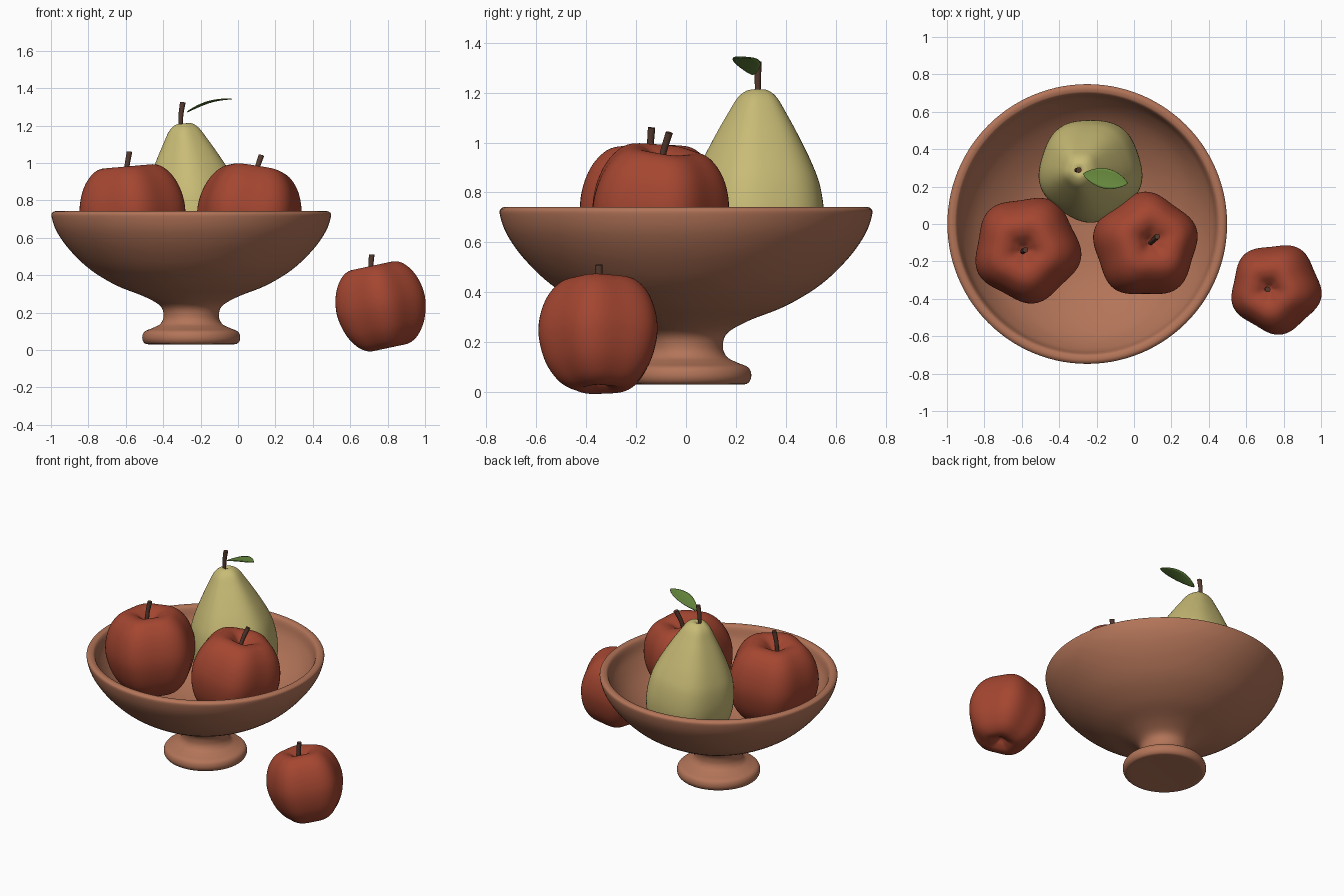
import bpy, bmesh, math
from mathutils import Vector, Matrix

if "Cube" in bpy.data.objects:
    bpy.data.objects.remove(bpy.data.objects["Cube"])


def material(name, rgb):
    m = bpy.data.materials.new(name)
    m.diffuse_color = (*rgb, 1)
    m.use_nodes = True
    m.node_tree.nodes["Principled BSDF"].inputs["Base Color"].default_value = m.diffuse_color
    return m


CLAY = material("terracotta", (0.45, 0.175, 0.098))
RED = material("apple red", (0.37, 0.061, 0.030))
GREEN = material("pear yellow green", (0.58, 0.50, 0.18))
BROWN = material("stem brown", (0.095, 0.043, 0.028))
LEAF = material("leaf green", (0.14, 0.26, 0.05))


def spline(points, steps=5):
    """Smooth curve running through every point."""
    p = [Vector(q) for q in points]
    p = [2 * p[0] - p[1]] + p + [2 * p[-1] - p[-2]]
    out = []
    for a, b, c, d in zip(p, p[1:], p[2:], p[3:]):
        for i in range(steps):
            t = i / steps
            out.append(0.5 * (2 * b + (c - a) * t + (2 * a - 5 * b + 4 * c - d) * t ** 2
                              + (3 * b - a - 3 * c + d) * t ** 3))
    return out + [p[-2]]


def finish(name, bm, mat, matrix=Matrix()):
    bmesh.ops.remove_doubles(bm, verts=bm.verts, dist=0.0002)
    bmesh.ops.recalc_face_normals(bm, faces=bm.faces)
    mesh = bpy.data.meshes.new(name)
    bm.to_mesh(mesh)
    bm.free()
    mesh.materials.append(mat)
    for f in mesh.polygons:
        f.use_smooth = True
    obj = bpy.data.objects.new(name, mesh)
    obj.matrix_world = matrix
    bpy.context.collection.objects.link(obj)
    return obj


def bridge(bm, rings):
    n = len(rings[0])
    for a, b in zip(rings, rings[1:]):
        for i in range(n):
            j = (i + 1) % n
            bm.faces.new((a[i], a[j], b[j], b[i]))


def lathe(name, profile, mat, matrix, scale=1, lobes=0.0, phase=0.0, sides=80):
    """Turned form, with optional five soft lobes around the axis."""
    bm = bmesh.new()
    rings = []
    for r, z in spline(profile):
        ring = []
        for i in range(sides):
            a = math.tau * i / sides
            q = max(r, 0) * scale * (1 + lobes * math.cos(5 * (a - phase)))
            ring.append(bm.verts.new((q * math.cos(a), q * math.sin(a), z * scale)))
        rings.append(ring)
    bridge(bm, rings)
    return finish(name, bm, mat, matrix)


def stem(name, base, tip, bend, r0=0.012, r1=0.015, sides=12):
    """Bent stalk from base to tip, a little wider at the tip."""
    base, tip = Vector(base), Vector(tip)
    path = spline([base, (base + tip) / 2 + Vector(bend), tip], 4)
    rot = (tip - base).to_track_quat('Z', 'Y')
    bm = bmesh.new()
    rings = []
    for k, c in enumerate(path):
        r = r0 + (r1 - r0) * k / (len(path) - 1)
        rings.append([bm.verts.new(c + rot @ Vector((r * math.cos(math.tau * i / sides),
                                                     r * math.sin(math.tau * i / sides), 0)))
                      for i in range(sides)])
    bridge(bm, rings)
    bm.faces.new(rings[0])
    bm.faces.new(rings[-1])
    obj = finish(name, bm, BROWN)
    for f in obj.data.polygons:
        f.use_smooth = len(f.vertices) == 4


def tilted(loc, lean_x, lean_y):
    return (Matrix.Translation(loc) @ Matrix.Rotation(math.radians(lean_x), 4, 'Y')
            @ Matrix.Rotation(math.radians(-lean_y), 4, 'X'))


# Footed bowl: foot, neck, outer wall, rolled lip, inner wall
bowl = [(0, 0.035), (0.12, 0.033), (0.22, 0.03), (0.25, 0.037), (0.262, 0.065), (0.25, 0.098),
        (0.205, 0.118), (0.165, 0.14), (0.148, 0.18), (0.165, 0.235), (0.25, 0.285),
        (0.40, 0.345), (0.54, 0.43), (0.65, 0.535), (0.72, 0.635), (0.747, 0.715),
        (0.738, 0.738), (0.715, 0.741), (0.695, 0.725), (0.67, 0.65), (0.60, 0.55),
        (0.49, 0.46), (0.35, 0.385), (0.19, 0.345), (0, 0.335)]
lathe("footed_bowl", bowl, CLAY, Matrix.Translation((-0.25, 0, 0)), sides=112)

# Apples with a dimple at each end
apple = [(0, 0.68), (0.06, 0.70), (0.16, 0.79), (0.30, 0.89), (0.47, 0.925), (0.65, 0.86),
         (0.83, 0.66), (0.95, 0.38), (1, 0.06), (0.965, -0.25), (0.86, -0.56), (0.69, -0.81),
         (0.51, -0.94), (0.34, -0.97), (0.18, -0.91), (0.07, -0.83), (0, -0.80)]
apples = [
    ("left_apple", (-0.57, -0.135, 0.725), 0.278, -5, 0, 62),
    ("right_apple", (0.06, -0.115, 0.723), 0.273, 9, 7, 90),
    ("loose_apple", (0.76, -0.345, 0.236), 0.236, -12, 0, 60),
]
for name, loc, size, lx, ly, phase in apples:
    lathe(name, apple, RED, tilted(loc, lx, ly), size, 0.05, math.radians(phase))
stem("left_apple_stem", (-0.595, -0.15, 0.90), (-0.58, -0.138, 1.06), (-0.006, 0, 0))
stem("right_apple_stem", (0.085, -0.105, 0.89), (0.125, -0.067, 1.04), (-0.005, -0.004, 0))
stem("loose_apple_stem", (0.711, -0.348, 0.38), (0.715, -0.35, 0.51), (-0.003, 0, 0))

# Pear, leaning slightly
pear = [(0, 0.02), (0.1, 0), (0.2, 0.06), (0.258, 0.17), (0.274, 0.29), (0.258, 0.42),
        (0.222, 0.52), (0.165, 0.635), (0.115, 0.725), (0.08, 0.783), (0.045, 0.812),
        (0.018, 0.814), (0, 0.80)]
lathe("pear", pear, GREEN, tilted((-0.2, 0.288, 0.4), -6.5, 0), 1, 0.025, math.radians(270))
stem("pear_stem", (-0.307, 0.288, 1.19), (-0.295, 0.288, 1.325), (-0.004, 0, 0), 0.011, 0.015)

# Leaf: pointed oval arching upward
bm = bmesh.new()
rows = []
for i in range(25):
    t = i / 24
    w = 0.052 * math.sin(math.pi * t) ** 0.75 + 0.001
    c = Vector((-0.272 + 0.238 * t, 0.268 - 0.05 * t, 1.275 + 0.07 * t + 0.016 * math.sin(math.pi * t)))
    rows.append([bm.verts.new(c + Vector((0.2, 0.98, -0.02)) * w * (j / 4 - 1)
                              + Vector((0, 0, 0.06 * w * (j / 4 - 1) ** 2))) for j in range(9)])
for a, b in zip(rows, rows[1:]):
    for j in range(8):
        bm.faces.new((a[j], b[j], b[j + 1], a[j + 1]))
leaf = finish("leaf", bm, LEAF)
leaf.modifiers.new("thickness", 'SOLIDIFY').thickness = 0.005
